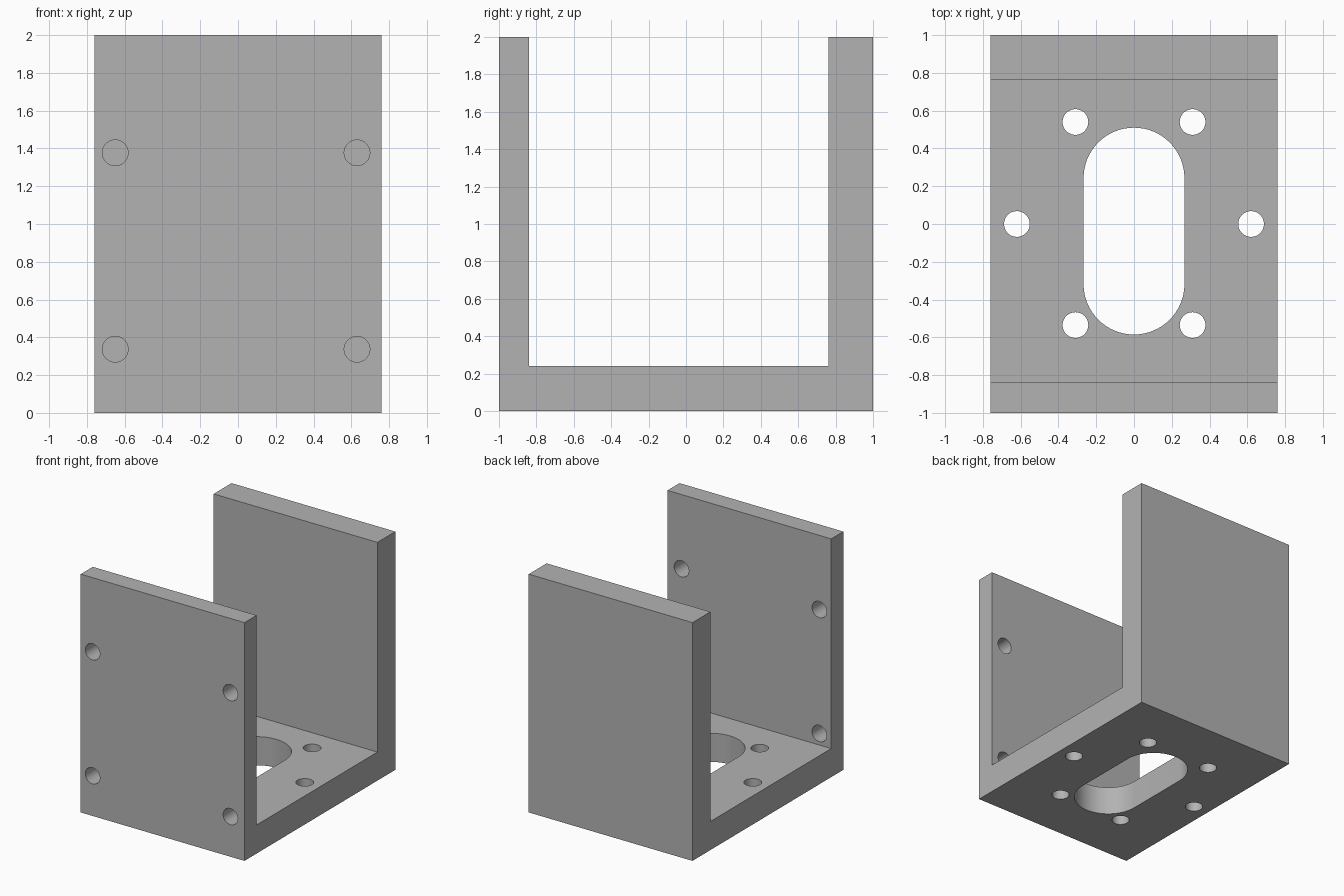
import bpy, bmesh, math

if "Cube" in bpy.data.objects:
    bpy.data.objects.remove(bpy.data.objects["Cube"])

HALF_W = 0.76
HOLE_R = 0.068

grey = bpy.data.materials.new("grey")
grey.diffuse_color = (0.45, 0.45, 0.45, 1)
grey.use_nodes = True
grey.node_tree.nodes["Principled BSDF"].inputs["Base Color"].default_value = grey.diffuse_color


def prism(name, points, direction):
    """Extrude a closed 3D outline along a direction."""
    bm = bmesh.new()
    face = bm.faces.new([bm.verts.new(p) for p in points])
    new = bmesh.ops.extrude_face_region(bm, geom=[face])["geom"]
    bmesh.ops.translate(bm, vec=direction,
                        verts=[v for v in new if isinstance(v, bmesh.types.BMVert)])
    bmesh.ops.recalc_face_normals(bm, faces=bm.faces)
    mesh = bpy.data.meshes.new(name)
    bm.to_mesh(mesh)
    bm.free()
    mesh.materials.append(grey)
    obj = bpy.data.objects.new(name, mesh)
    bpy.context.collection.objects.link(obj)
    return obj


def arc(cx, cy, r, start, end, n):
    return [(cx + r * math.cos(start + (end - start) * i / n),
             cy + r * math.sin(start + (end - start) * i / n)) for i in range(n + 1)]


def circle(cx, cy):
    return arc(cx, cy, HOLE_R, 0, math.tau, 48)[:-1]


# U-shaped bracket: thin front wall, thick floor and back wall
profile = [(-1, 0), (1, 0), (1, 2), (0.763, 2), (0.763, 0.24),
           (-0.84, 0.24), (-0.84, 2), (-1, 2)]
bracket = prism("bracket", [(-HALF_W, y, z) for y, z in profile], (2 * HALF_W, 0, 0))

# Floor openings: long slot and a ring of six holes
slot = arc(0, 0.243, 0.267, 0, math.pi, 32) + arc(0, -0.318, 0.267, math.pi, math.tau, 32)
floor_holes = [(s * 0.31, y) for s in (-1, 1) for y in (-0.535, 0.54)] + [(-0.62, 0), (0.62, 0)]
outlines = [slot] + [circle(x, y) for x, y in floor_holes]
cutters = [prism("floor_cutter", [(x, y, -0.1) for x, y in o], (0, 0, 0.5)) for o in outlines]

# Four screw holes through the front wall only
for x in (-0.65, 0.63):
    for z in (0.337, 1.377):
        cutters.append(prism("wall_cutter", [(a, -1.1, b) for a, b in circle(x, z)], (0, 0.4, 0)))

# Cut the openings and discard the cutters
bpy.context.view_layer.objects.active = bracket
bracket.select_set(True)
for cutter in cutters:
    mod = bracket.modifiers.new("cut", "BOOLEAN")
    mod.operation = "DIFFERENCE"
    mod.solver = "EXACT"
    mod.object = cutter
    bpy.ops.object.modifier_apply(modifier=mod.name)
    bpy.data.objects.remove(cutter)

bpy.ops.object.shade_smooth_by_angle(angle=math.radians(30))
